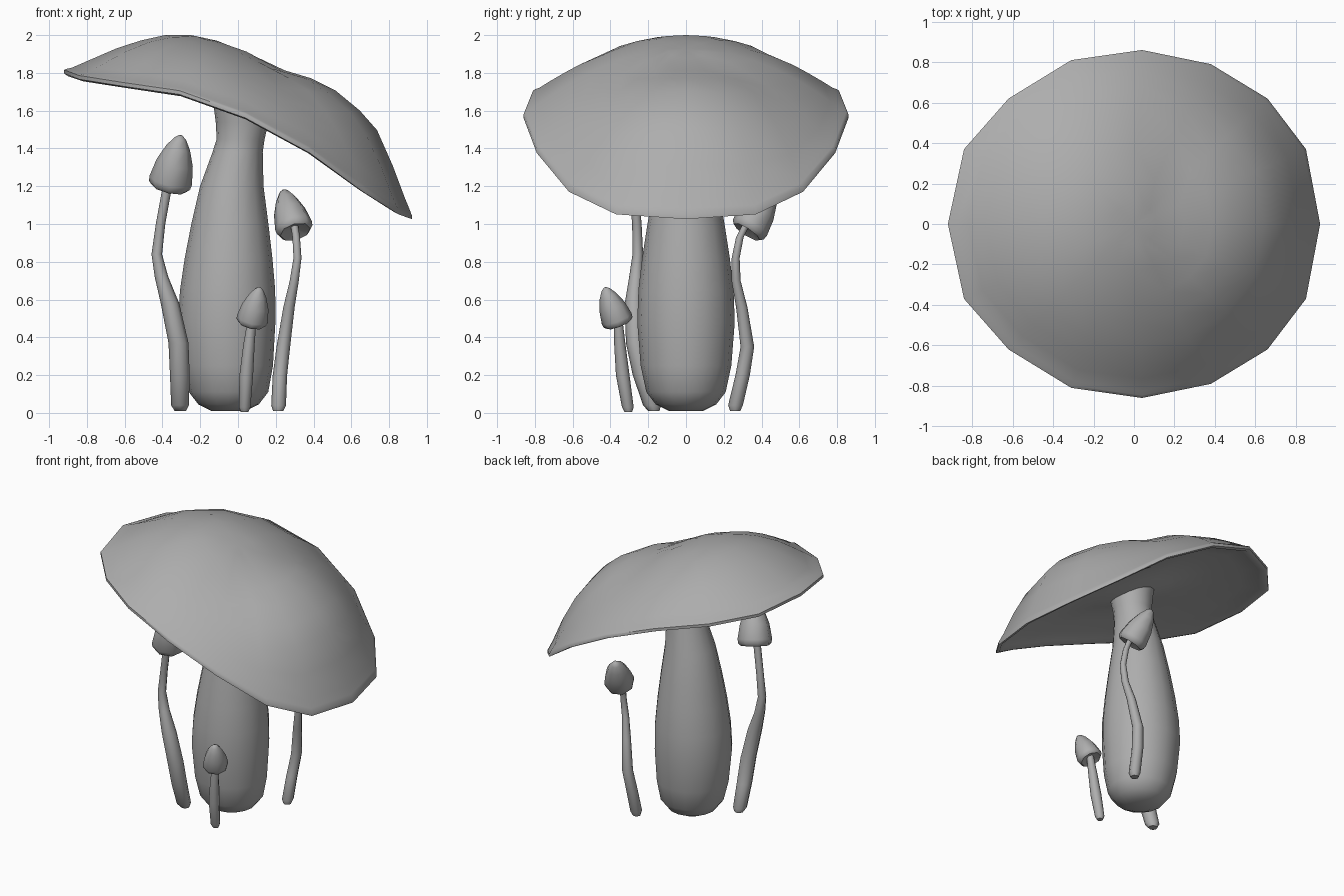
import bpy, bmesh, math
from mathutils import Vector

if "Cube" in bpy.data.objects:
    bpy.data.objects.remove(bpy.data.objects["Cube"])

GREY = bpy.data.materials.new("dark_grey")
GREY.diffuse_color = (.42, .42, .42, 1)
GREY.use_nodes = True
GREY.node_tree.nodes["Principled BSDF"].inputs["Base Color"].default_value = GREY.diffuse_color


def finish(name, bm):
    bmesh.ops.recalc_face_normals(bm, faces=bm.faces)
    me = bpy.data.meshes.new(name)
    bm.to_mesh(me)
    bm.free()
    me.materials.append(GREY)
    ob = bpy.data.objects.new(name, me)
    bpy.context.collection.objects.link(ob)
    bpy.ops.object.select_all(action='DESELECT')
    ob.select_set(True)
    bpy.context.view_layer.objects.active = ob
    bpy.ops.object.shade_smooth_by_angle(angle=math.radians(50))
    return ob


def skin(name, rings):
    """Bridge a list of equal-length point rings and close both ends."""
    bm = bmesh.new()
    loops = [[bm.verts.new(p) for p in ring] for ring in rings]
    n = len(loops[0])
    for a, b in zip(loops, loops[1:]):
        for i in range(n):
            j = (i + 1) % n
            bm.faces.new((a[i], a[j], b[j], b[i]))
    for loop, ring in ((loops[0], rings[0]), (loops[-1], rings[-1])):
        mid = bm.verts.new(sum((Vector(p) for p in ring), Vector()) / n)
        for i in range(n):
            bm.faces.new((loop[i], loop[(i + 1) % n], mid))
    return finish(name, bm)


def circle(c, r, n, rot=None):
    out = []
    for i in range(n):
        a = 2 * math.pi * i / n
        v = Vector((r * math.cos(a), r * math.sin(a), 0))
        if rot:
            v.rotate(rot)
        out.append(Vector(c) + v)
    return out


def stalk(name, path, n):
    return skin(name, [circle(p[:3], p[3], n) for p in path])


def small_cap(name, base, apex, radius):
    base, apex = Vector(base), Vector(apex)
    rot = Vector((0, 0, 1)).rotation_difference(apex - base)
    prof = [(0.02, 0.3), (-0.06, 0.82), (0.0, 0.97), (0.1, 1.0),
            (0.45, 0.85), (0.75, 0.56), (0.93, 0.28), (0.99, 0.1)]
    return skin(name, [circle(base.lerp(apex, t), r * radius, 8, rot) for t, r in prof])


def interp(table, x, k=1):
    x = max(table[0][0], min(table[-1][0], x))
    for a, b in zip(table, table[1:]):
        if x <= b[0]:
            f = (x - a[0]) / (b[0] - a[0])
            return a[k] + f * (b[k] - a[k])


# Large tilted cap: rim (x, half width, z) and ridge line (x, z)
RIM = [(-.92, 0, 1.81), (-.84, .37, 1.78), (-.62, .62, 1.745), (-.31, .81, 1.7), (.04, .86, 1.575),
       (.38, .79, 1.39), (.66, .62, 1.185), (.85, .37, 1.065), (.92, 0, 1.04)]
RIDGE = [(-.92, 1.81), (-.62, 1.94), (-.42, 2.0), (-.2, 2.0), (.04, 1.92), (.2, 1.825),
         (.36, 1.785), (.57, 1.68), (.73, 1.51), (.8, 1.36), (.92, 1.04)]
OUTLINE = [(x, -y, z) for x, y, z in RIM] + [(x, y, z) for x, y, z in RIM[-2:0:-1]]


def cap_ring(s, depth, dz):
    ring = []
    for x, y, z in OUTLINE:
        if s < 1:
            x, y = x * s, y * s
            low, u = interp(RIM, x, 2), y / max(interp(RIM, x), .01)
            z = low + depth * (interp(RIDGE, x) - low) * max(0, 1 - u * u)
        ring.append((x, y, z + dz))
    return ring


top = [cap_ring(s, 1, 0) for s in (.12, .27, .42, .56, .7, .8, .89, .96)]
# Rolled lip, then a shallow underside that dips again where it meets the stem
lip = [cap_ring(.985, 1, .006), cap_ring(1, 1, .006), cap_ring(1, 1, -.014), cap_ring(.975, .2, -.024)]
under = [cap_ring(s, d, -.01) for s, d in ((.93, .2), (.8, .2), (.6, .18), (.42, .14), (.28, .07), (.15, 0))]
skin("large_cap", top + lip + under)

# Thick main stem
stalk("large_stem", [(-.05, 0, .01, .09), (-.05, 0, .045, .16), (-.05, 0, .11, .21), (-.055, 0, .25, .24),
                     (-.06, 0, .48, .258), (-.055, 0, .65, .252), (-.05, 0, .82, .232), (-.043, 0, 1.0, .204),
                     (-.033, 0, 1.2, .168), (-.002, 0, 1.38, .133), (.014, 0, 1.45, .127),
                     (.022, 0, 1.54, .14), (.022, 0, 1.62, .15)], 16)

# Three small mushrooms around the main stem
stalk("left_small_stem", [(-.305, -.17, .01, .03), (-.307, -.18, .04, .047), (-.308, -.23, .2, .052),
                          (-.315, -.265, .37, .053), (-.36, -.275, .58, .049), (-.405, -.265, .72, .036),
                          (-.43, -.255, .84, .028), (-.41, -.26, 1.0, .025), (-.37, -.28, 1.22, .025)], 8)
small_cap("left_small_cap", (-.362, -.27, 1.205), (-.302, -.35, 1.47), .115)

stalk("front_small_stem", [(.035, -.305, .005, .02), (.035, -.308, .03, .031), (.044, -.335, .2, .036),
                           (.058, -.35, .36, .03), (.075, -.36, .5, .023)], 8)
small_cap("front_small_cap", (.072, -.36, .48), (.115, -.43, .665), .084)

stalk("right_small_stem", [(.213, .26, .01, .027), (.215, .262, .04, .039), (.222, .3, .2, .038),
                           (.24, .325, .35, .036), (.27, .295, .56, .03), (.298, .265, .7, .024),
                           (.315, .263, .82, .021), (.308, .285, .93, .02), (.295, .33, 1.02, .02)], 8)
small_cap("right_small_cap", (.3, .33, .97), (.24, .465, 1.18), .1)
